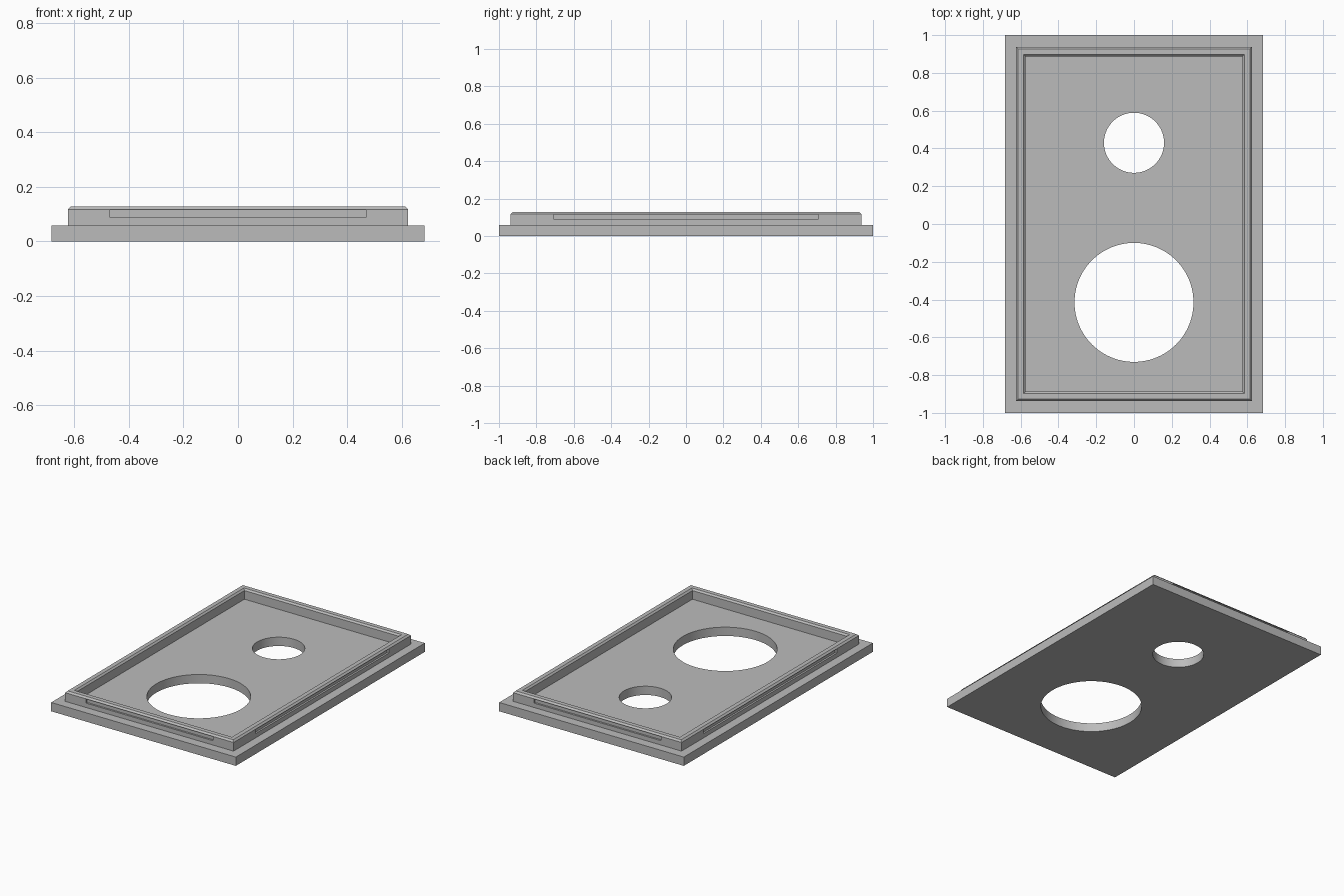
import bpy, bmesh, math

if "Cube" in bpy.data.objects:
    bpy.data.objects.remove(bpy.data.objects["Cube"])

grey = bpy.data.materials.new("plain grey")
grey.diffuse_color = (0.5, 0.5, 0.5, 1)
grey.use_nodes = True
grey.node_tree.nodes["Principled BSDF"].inputs["Base Color"].default_value = grey.diffuse_color


def make_object(name, bm, helper=False):
    bmesh.ops.recalc_face_normals(bm, faces=bm.faces)
    mesh = bpy.data.meshes.new(name)
    bm.to_mesh(mesh)
    bm.free()
    mesh.materials.append(grey)
    obj = bpy.data.objects.new(name, mesh)
    bpy.context.collection.objects.link(obj)
    obj.hide_render = helper
    if helper:
        obj.hide_set(True)
    return obj


def box(name, size, centre, helper=False):
    bm = bmesh.new()
    bmesh.ops.create_cube(bm, size=1)
    bmesh.ops.scale(bm, vec=size, verts=bm.verts)
    bmesh.ops.translate(bm, vec=centre, verts=bm.verts)
    return make_object(name, bm, helper)


def cylinder(name, radius, y):
    bm = bmesh.new()
    bmesh.ops.create_cone(bm, cap_ends=True, segments=96, radius1=radius,
                          radius2=radius, depth=0.4)
    bmesh.ops.translate(bm, vec=(0, y, 0), verts=bm.verts)
    return make_object(name, bm, True)


def cut(obj, cutter):
    mod = obj.modifiers.new(cutter.name, 'BOOLEAN')
    mod.operation = 'DIFFERENCE'
    mod.solver = 'EXACT'
    mod.object = cutter


X, Y = 0.624, 0.938      # outer half sizes of the rim
BASE, TOP = 0.059, 0.128

# Base plate with a large and a small round hole
plate = box("base_plate", (1.368, 2, BASE), (0, 0, BASE / 2))
cut(plate, cylinder("large_hole_cutter", 0.315, -0.415))
cut(plate, cylinder("small_hole_cutter", 0.159, 0.43))

# Raised rim: a chamfered wall section (inset, height) swept round a rectangle
section = [(0, BASE), (0, 0.117), (0.011, TOP), (0.040, TOP),
           (0.050, 0.117), (0.050, BASE)]
bm = bmesh.new()
rings = [[bm.verts.new((sx * (X - d), sy * (Y - d), z))
          for sx, sy in ((-1, -1), (1, -1), (1, 1), (-1, 1))]
         for d, z in section]
for a, b in zip(rings, rings[1:] + rings[:1]):
    for i in range(4):
        j = (i + 1) % 4
        bm.faces.new((a[i], a[j], b[j], b[i]))
rim = make_object("raised_rim", bm)

# Shallow snap groove along the middle of each outer rim wall
for side, s in (("low", -1), ("high", 1)):
    cut(rim, box(f"groove_cutter_y_{side}", (0.94, 0.024, 0.027),
                 (0, s * Y, 0.1015), True))
    cut(rim, box(f"groove_cutter_x_{side}", (0.024, 1.41, 0.027),
                 (s * X, 0, 0.1015), True))

# Smooth the hole walls while keeping every edge sharp
bpy.ops.object.select_all(action='DESELECT')
plate.select_set(True)
bpy.context.view_layer.objects.active = plate
bpy.ops.object.modifier_apply(modifier="large_hole_cutter")
bpy.ops.object.modifier_apply(modifier="small_hole_cutter")
bpy.ops.object.shade_smooth_by_angle(angle=math.radians(30))
